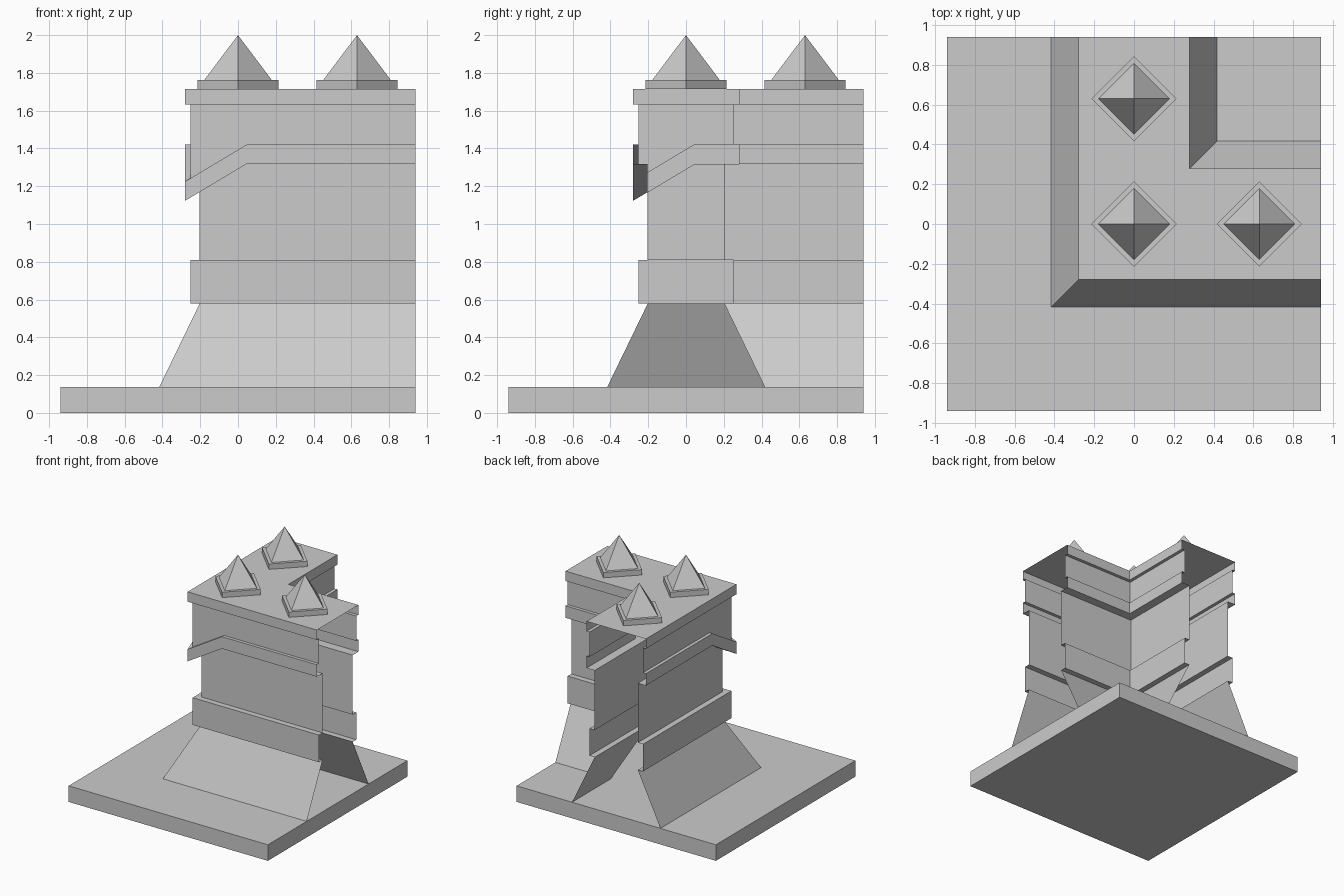
import bpy, bmesh, math

if "Cube" in bpy.data.objects:
    bpy.data.objects.remove(bpy.data.objects["Cube"])

END = 0.94      # half size of the base tile
BEND = 0.045    # where the outer trim starts sloping down
SLOPE = 0.6


def finish(bm, name):
    mesh = bpy.data.meshes.new(name)
    bm.to_mesh(mesh)
    bm.free()
    obj = bpy.data.objects.new(name, mesh)
    bpy.context.collection.objects.link(obj)
    return obj


def cone(name, x, y, z0, z1, r0, r1, sides=4, turn=0):
    bpy.ops.mesh.primitive_cone_add(vertices=sides, radius1=r0, radius2=r1, depth=z1 - z0,
                                    location=(x, y, (z0 + z1) / 2), rotation=(0, 0, turn))
    bpy.context.object.name = name


# Square base tile
cone("base", 0, 0, 0, 0.137, END * math.sqrt(2), END * math.sqrt(2), turn=math.pi / 4)

# Wall profile: distance from centreline, height, part of the sloping trim?
PROFILE = [(0.417, 0.137, 0), (0.203, 0.578, 0), (0.252, 0.578, 0), (0.252, 0.81, 0),
           (0.203, 0.81, 0), (0.203, 1.318, 1), (0.28, 1.318, 1), (0.28, 1.42, 1),
           (0.252, 1.42, 1), (0.252, 1.632, 0), (0.28, 1.632, 0), (0.28, 1.716, 0)]


def stations(d, z, trim):
    """One profile point carried round the L-shaped corner plan."""
    low = z - trim * SLOPE * (BEND + d)
    return [(-d, END, z), (-d, BEND, z), (-d, -d, low), (BEND, -d, z), (END, -d, z),
            (END, d, z), (d, d, z), (d, END, z)]


# Corner wall: hollow shell, open at both arm ends, with a flat top
bm = bmesh.new()
rows = [[bm.verts.new(p) for p in stations(*point)] for point in PROFILE]
for lower, upper in zip(rows, rows[1:]):
    for i in (0, 1, 2, 3, 5, 6):
        bm.faces.new((lower[i], lower[i + 1], upper[i + 1], upper[i]))
bm.faces.new(rows[-1])
finish(bm, "corner_wall")

# Pyramid spikes on diamond plinths
for n, (x, y) in enumerate([(0, 0), (0.63, 0), (0, 0.63)], 1):
    cone(f"spike_plinth_{n}", x, y, 1.716, 1.762, 0.214, 0.214)
    cone(f"spike_{n}", x, y, 1.762, 2.0, 0.179, 0)
